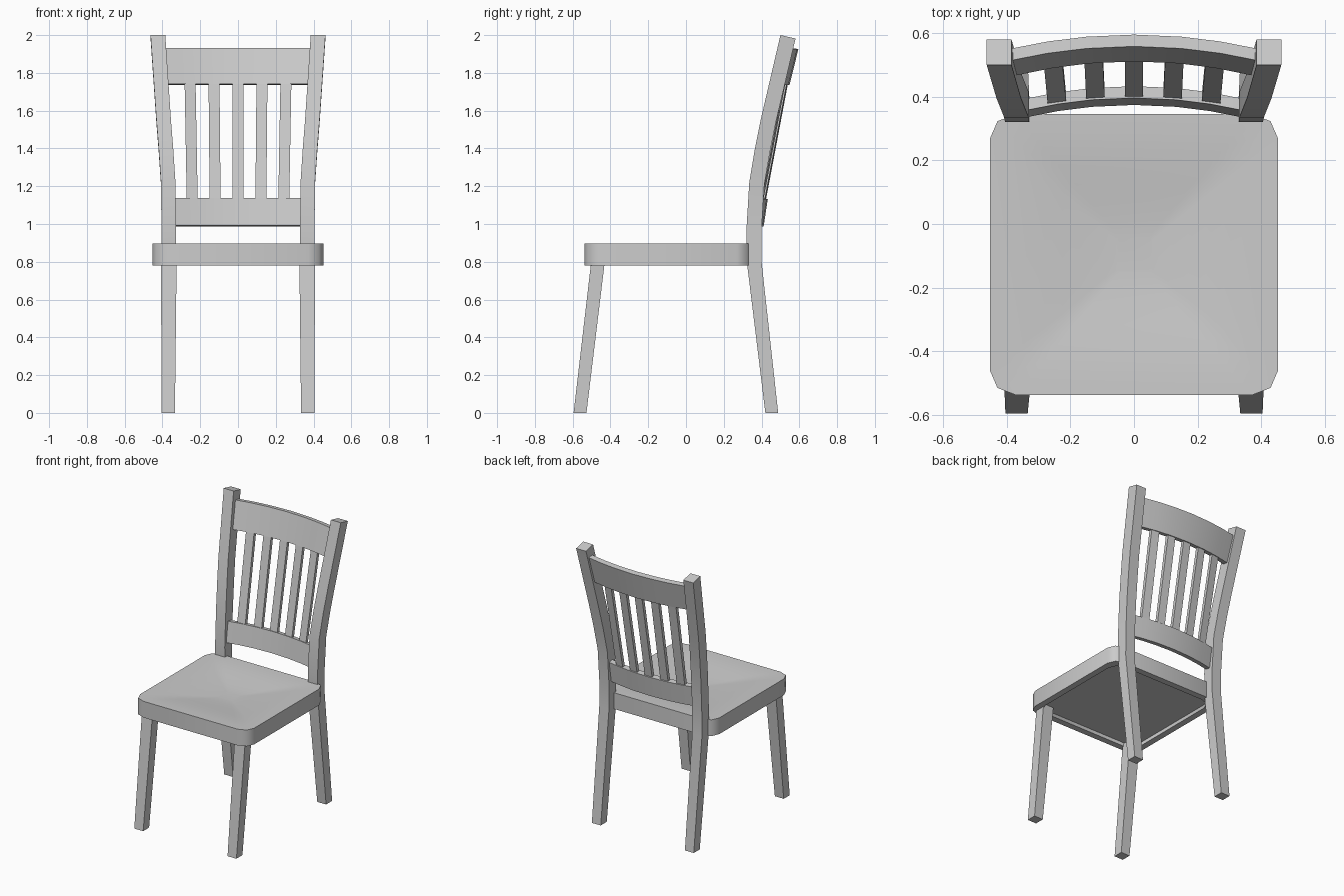
import bpy, bmesh, math

cube = bpy.data.objects.get("Cube")
if cube:
    bpy.data.objects.remove(cube, do_unlink=True)

# One flat paint colour
paint = bpy.data.materials.new("light_grey")
paint.use_nodes = True
GREY = (0.6, 0.6, 0.6, 1)
paint.diffuse_color = GREY
paint.node_tree.nodes["Principled BSDF"].inputs["Base Color"].default_value = GREY


def finish(name, bm):
    bmesh.ops.recalc_face_normals(bm, faces=bm.faces)
    mesh = bpy.data.meshes.new(name)
    bm.to_mesh(mesh)
    bm.free()
    mesh.materials.append(paint)
    obj = bpy.data.objects.new(name, mesh)
    bpy.context.collection.objects.link(obj)
    bpy.ops.object.select_all(action="DESELECT")
    obj.select_set(True)
    bpy.context.view_layer.objects.active = obj
    bpy.ops.object.shade_smooth_by_angle(angle=math.radians(50))


def loft(name, rings):
    """Skin a list of equal point rings and cap both ends."""
    bm = bmesh.new()
    loops = [[bm.verts.new(p) for p in ring] for ring in rings]
    for a, b in zip(loops, loops[1:]):
        for i in range(len(a)):
            j = (i + 1) % len(a)
            bm.faces.new((a[i], a[j], b[j], b[i]))
    bm.faces.new(loops[0])
    bm.faces.new(loops[-1])
    finish(name, bm)


def post(name, side, sections):
    """Square bar; section = inner x, outer x, front y, back y, front z, back z."""
    loft(name, [[(side * xi, yf, zf), (side * xo, yf, zf),
                 (side * xo, yb, zb), (side * xi, yb, zb)]
                for xi, xo, yf, yb, zf, zb in sections])


# Legs and back posts
BACK = [(.333, .403, .42, .488, 0, 0),
        (.329, .406, .322, .4, .8, .8),
        (.329, .405, .32, .4, .97, .97),
        (.331, .408, .335, .415, 1.22, 1.21),
        (.343, .42, .365, .445, 1.4, 1.385),
        (.355, .432, .395, .475, 1.55, 1.535),
        (.385, .463, .5, .58, 2.0, 1.982)]
FRONT = [(.334, .404, -.595, -.527, 0, 0),
         (.325, .408, -.502, -.43, .8, .8)]
for label, side in (("left", 1), ("right", -1)):
    post("back_post_" + label, side, BACK)
    post("front_leg_" + label, side, FRONT)


# Seat with rounded corners, dished top and shallow recess below
def outline(inset, z):
    x, yb, yf = .452 - inset, .345 - inset, -.537 + inset
    pts = []
    for sx, sy in ((1, 1), (-1, 1), (-1, -1), (1, -1)):
        y = yb if sy > 0 else yf
        corner = [(sx * x, y - sy * .075), (sx * (x - .023), y - sy * .022),
                  (sx * (x - .08), y)]
        pts += corner if sx * sy > 0 else corner[::-1]
    return [(px, py, z) for px, py in pts]


def dish(scale):
    mid_y = -.096
    z = .896 - .0175 * (1 + math.cos(math.pi * scale))
    return [(x * scale, mid_y + (y - mid_y) * scale, z)
            for x, y, _ in outline(0, 0)]


loft("seat", [outline(.045, .805), outline(.045, .78), outline(0, .78)]
     + [dish(i / 8) for i in range(8, 0, -1)])


# Curved back rails
def rail(name, half_bottom, half_top, z0, z1, front0, front1, depth, bow):
    rings = []
    for t in (-1, -.69, -.38, 0, .38, .69, 1):
        drop = bow * t * t
        rings.append([(t * half_bottom, front0 - drop, z0),
                      (t * half_top, front1 - drop, z1),
                      (t * half_top, front1 + depth - drop, z1 - .006),
                      (t * half_bottom, front0 + depth - drop, z0 - .006)])
    loft(name, rings)


rail("top_rail", .375, .392, 1.742, 1.932, .511, .558, .037, .045)
rail("lower_rail", .345, .345, .993, 1.138, .374, .396, .037, .04)

# Five upright slats following the bow of the rails
for i in range(-2, 3):
    rings = []
    for z, x, y in ((1.11, .121, .394), (1.77, .127, .519)):
        c, front, w = i * x, y - .0045 * i * i, .029
        rings.append([(c + sx * w, front + sy - .002 * sx * i, z)
                      for sx, sy in ((-1, .002), (1, .002), (1, .026), (-1, .026))])
    loft("slat_" + str(i + 3), rings)
